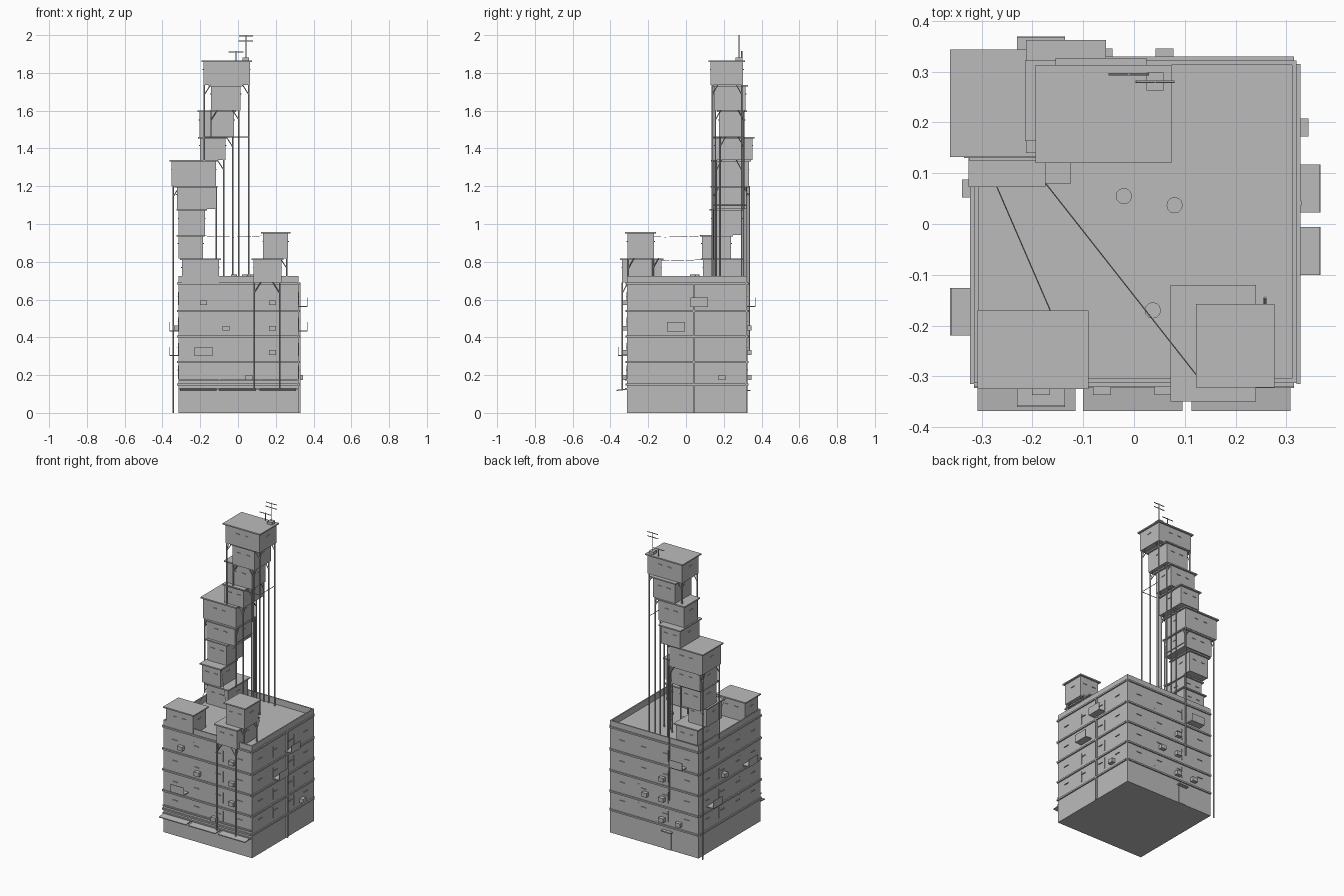
import bpy, bmesh, math
from mathutils import Vector

if "Cube" in bpy.data.objects:
    bpy.data.objects.remove(bpy.data.objects["Cube"])

grey = bpy.data.materials.new("concrete_grey")
grey.diffuse_color = (0.5, 0.5, 0.5, 1)
grey.use_nodes = True
grey.node_tree.nodes["Principled BSDF"].inputs["Base Color"].default_value = grey.diffuse_color


def finish(name, bm):
    me = bpy.data.meshes.new(name)
    bm.to_mesh(me)
    bm.free()
    me.materials.append(grey)
    ob = bpy.data.objects.new(name, me)
    bpy.context.collection.objects.link(ob)
    return ob


def add_box(bm, x0, x1, y0, y1, z0, z1):
    vs = bmesh.ops.create_cube(bm, size=1)["verts"]
    for v in vs:
        v.co = Vector((x0 + (v.co.x + .5) * (x1 - x0),
                       y0 + (v.co.y + .5) * (y1 - y0),
                       z0 + (v.co.z + .5) * (z1 - z0)))


def add_rod(bm, a, b, r=.004, n=6):
    a, b = Vector(a), Vector(b)
    d = b - a
    vs = bmesh.ops.create_cone(bm, cap_ends=True, segments=n, radius1=r,
                               radius2=r, depth=d.length)["verts"]
    q = d.to_track_quat('Z', 'Y')
    for v in vs:
        v.co = q @ v.co + (a + b) / 2


def boxes(name, items):
    bm = bmesh.new()
    for it in items:
        add_box(bm, *it)
    return finish(name, bm)


def rods(name, items, r=.004, n=6):
    bm = bmesh.new()
    for a, b in items:
        add_rod(bm, a, b, r, n)
    return finish(name, bm)


X0, X1, Y0, Y1, TOP, ROOF = -.315, .32, -.313, .322, .725, .685


def on_face(face, u0, u1, z0, z1, depth, start=0):
    """Box standing out from one side of the main block, u along the wall."""
    a, b = start, depth
    return {"front": (u0, u1, Y0 - b, Y0 - a, z0, z1),
            "back": (u0, u1, Y1 + a, Y1 + b, z0, z1),
            "left": (X0 - b, X0 - a, u0, u1, z0, z1),
            "right": (X1 + a, X1 + b, u0, u1, z0, z1)}[face]


# main block with sunken roof inside a parapet
bm = bmesh.new()
add_box(bm, X0, X1, Y0, Y1, 0, TOP)
bm.faces.ensure_lookup_table()
top = max(bm.faces, key=lambda f: f.calc_center_median().z)
bmesh.ops.inset_region(bm, faces=[top], thickness=.012)
ext = bmesh.ops.extrude_face_region(bm, geom=[top])
for v in [g for g in ext["geom"] if isinstance(g, bmesh.types.BMVert)]:
    v.co.z = ROOF
if top.is_valid:
    bmesh.ops.delete(bm, geom=[top], context='FACES_ONLY')
bmesh.ops.recalc_face_normals(bm, faces=bm.faces)
finish("main_block", bm)

# floor belts, pilaster strips and window sills
belts, strips, sills = [], [], []
for f in ("front", "back", "left", "right"):
    for i, z in enumerate((.15, .27, .405, .54, .685)):
        belts.append(on_face(f, -.315, .315, z - .005, z + .005, .008))
        if i < 4:
            for u in (-.10, .11):
                strips.append(on_face(f, u, u + .005, z + .03, z + .10, .003))
            for k in range(4):
                u = -.25 + .155 * k
                sills.append(on_face(f, u, u + .035, z + .075, z + .079, .005))
for z in (.127, .175):
    belts.append(on_face("front", -.315, .315, z - .004, z + .004, .01))
boxes("floor_belts", belts)
boxes("pilaster_strips", strips)
boxes("window_sills", sills)

# air conditioners: wall, centre along wall, height
units = [("front", -.183, .583), ("front", -.063, .448), ("front", .183, .583),
         ("front", .183, .448), ("front", .183, .32), ("front", .058, .188),
         ("right", .19, .188), ("left", .07, .45),
         ("back", .06, .32), ("back", -.06, .32), ("back", -.06, .188),
         ("back", -.18, .188), ("back", -.06, .45)]
boxes("air_conditioners", [on_face(f, u - .018, u + .018, z - .013, z + .013, .024)
                           for f, u, z in units])

# balconies: floor slab and thin railing sheets
parts = []
for f, u, z in [("front", -.183, .30), ("right", -.053, .43), ("right", .07, .56),
                ("left", .192, .30), ("left", -.173, .43), ("back", -.183, .56)]:
    a, b = u - .047, u + .047
    parts += [on_face(f, a, b, z, z + .006, .047),
              on_face(f, a, b, z, z + .05, .047, .044)]
boxes("balconies", parts)

# shop awnings, back doorway, drain pipe
bm = bmesh.new()
for a, b in ((-.308, -.115), (-.10, .096), (.113, .308)):
    add_box(bm, a, b, -.368, Y0, .122, .128)
for v in bm.verts:
    if v.co.y < -.35:
        v.co.z -= .006
finish("shop_awnings", bm)
boxes("back_doorway", [on_face("back", -.13, -.06, .115, .122, .02),
                       on_face("back", -.12, -.07, 0, .11, .004)])
boxes("drain_pipe", [on_face("right", .036, .046, 0, .69, .01)])

# roof vents
bm = bmesh.new()
for x, y in ((-.02, .055), (.08, .037), (.037, -.17)):
    add_rod(bm, (x, y, ROOF), (x, y, .72), .009, 12)
    add_rod(bm, (x, y, .72), (x, y, .732), .016, 12)
finish("roof_vents", bm)


# stacked huts: roof outline in x and y, bottom and top
def hut(name, x0, x1, y0, y1, z0, z1, lip=.011):
    a, b, c, d = x0 + lip, x1 - lip, y0 + lip, y1 - lip
    m, w = (a + b) / 2, (c + d) / 2
    z = z0 + .62 * (z1 - z0)
    items = [(a, b, c, d, z0 + .003, z1 - .008), (x0, x1, y0, y1, z1 - .008, z1)]
    for u in (m - .045, m + .02):
        items.append((u, u + .025, c - .004, d + .004, z, z + .004))
    items.append((a - .004, b + .004, w - .015, w + .015, z, z + .004))
    items.append((a, b, c, d, z0, z0 + .005))
    boxes(name, items)


for row in [("front_left_hut", -.308, -.09, -.325, -.17, ROOF, .818),
            ("front_right_lower_hut", .072, .24, -.35, -.12, .69, .818),
            ("front_right_upper_hut", .122, .277, -.322, -.158, .818, .958),
            ("tower_hut_1", -.30, -.124, .08, .305, ROOF, .818),
            ("tower_hut_2", -.326, -.174, .073, .25, .818, .942),
            ("tower_hut_3", -.325, -.165, .125, .31, .942, 1.08),
            ("tower_hut_4", -.335, -.108, .13, .33, 1.08, 1.2),
            ("tower_hut_5", -.362, -.105, .132, .344, 1.2, 1.338),
            ("tower_hut_6", -.213, -.055, .14, .362, 1.338, 1.46),
            ("tower_hut_7", -.215, -.01, .163, .322, 1.46, 1.602),
            ("tower_hut_8", -.155, .025, .138, .327, 1.602, 1.737),
            ("tower_hut_9", -.194, .074, .12, .313, 1.737, 1.865)]:
    hut(*row)

# support poles: x, y, bottom, top
poles = [(-.343, .32, 0, 1.2), (-.343, .15, .72, 1.2),
         (-.115, .335, .33, 1.2), (-.115, .145, .815, 1.2),
         (.057, .14, ROOF, 1.74), (.057, .295, ROOF, 1.74),
         (.005, .155, ROOF, 1.605), (.005, .305, ROOF, 1.605),
         (-.028, .18, ROOF, 1.463), (-.028, .305, ROOF, 1.463),
         (-.075, .16, ROOF, 1.34), (-.075, .295, ROOF, 1.34),
         (-.178, .14, 1.338, 1.74), (-.178, .295, 1.46, 1.74),
         (-.143, .155, 1.46, 1.605),
         (.085, -.337, .12, .69), (.22, -.337, .12, .69), (.258, -.305, ROOF, .82),
         (.258, -.175, ROOF, .82)]
rods("support_poles", [((x, y, a), (x, y, b)) for x, y, a, b in poles], .0045)

# diagonal braces under the overhangs, joining pole heads to the huts
braces = []
for x, y, a, b in poles:
    s = -1 if x in (.22, .258, .057, .005, -.028, -.075, -.115) else 1
    braces.append(((x, y, b - .055), (x + s * .035, y, b)))
    t = -1 if y > .25 else 1
    braces.append(((x, y, b - .055), (x, y + t * .03, b)))
rods("pole_braces", braces, .0025, 4)
rods("tie_bars", [((-.115, .145, 1.1), (-.115, .32, 1.1)),
                  ((.057, .14, 1.46), (.057, .295, 1.46)),
                  ((-.178, .14, 1.46), (.057, .14, 1.46))], .0025, 4)

# cables with a slight sag
cables = []
for a, b in [((-.273, .08, .812), (-.165, -.17, .812)),
             ((-.174, .08, .937), (.125, -.30, .937))]:
    a, b = Vector(a), Vector(b)
    pts = [a.lerp(b, i / 6) - Vector((0, 0, .006 * math.sin(math.pi * i / 6)))
           for i in range(7)]
    cables += list(zip(pts, pts[1:]))
rods("cables", cables, .0012, 4)

# rooftop antennas
rods("antennas", [((.042, .28, 1.86), (.042, .28, 2.0)),
                  ((.003, .28, 1.968), (.08, .28, 1.968)),
                  ((.005, .28, 1.995), (.08, .28, 1.995)),
                  ((-.01, .295, 1.86), (-.01, .295, 1.915)),
                  ((-.05, .295, 1.91), (.03, .295, 1.91))], .0028)
boxes("antenna_base", [(.025, .058, .263, .298, 1.863, 1.882)])
